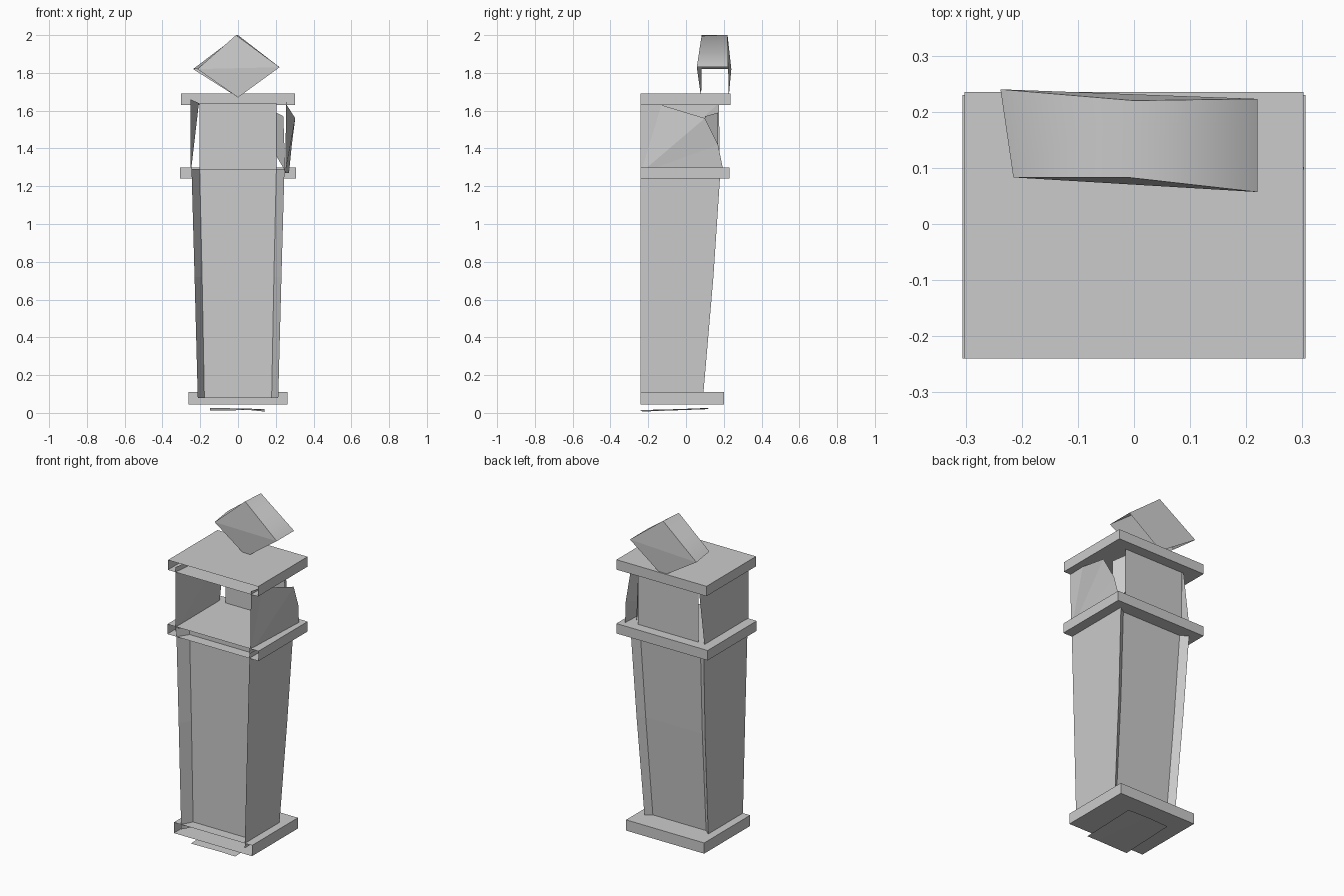
import bpy, bmesh


def make(name, verts, faces, smooth=False):
    """Mesh object from a few points and faces."""
    me = bpy.data.meshes.new(name)
    me.from_pydata(verts, [], faces)
    me.update()
    for p in me.polygons:
        p.use_smooth = smooth
    ob = bpy.data.objects.new(name, me)
    bpy.context.collection.objects.link(ob)
    return ob


def slab(name, half, back, z0, z1):
    """Flat tray with its front side left open."""
    f = -0.24
    plan = [(-half, f), (half, f), (half, back), (-half, back)]
    verts = [(x, y, z) for z in (z0, z1) for x, y in plan]
    make(name, verts, [(3, 2, 1, 0), (4, 5, 6, 7),
                       (1, 2, 6, 5), (2, 3, 7, 6), (3, 0, 4, 7)])


# Base, belt and top slabs
slab("base_slab", 0.262, 0.20, 0.045, 0.11)
slab("belt_slab", 0.306, 0.23, 1.24, 1.30)
slab("top_slab", 0.302, 0.235, 1.63, 1.69)

# Tapered shaft: side walls stand proud of recessed front and back panels
verts, faces = [], []
for z, outer, inner, back in [(0.08, 0.213, 0.178, 0.09),
                              (0.72, 0.23, 0.19, 0.145),
                              (1.29, 0.246, 0.203, 0.183)]:
    half = [(inner, -0.175), (outer, -0.24), (outer, back), (inner, back - 0.03)]
    ring = half + [(-x, y) for x, y in reversed(half)]
    verts += [(x, y, z) for x, y in ring]
for r in (0, 8):
    for i in range(8):
        j = (i + 1) % 8
        faces.append((r + i, r + j, r + 8 + j, r + 8 + i))
make("shaft", verts, faces)

# Upper compartment: back panel and two leaning side panels, front open
make("head_back_panel",
     [(-0.203, 0.17, 1.29), (0.203, 0.17, 1.29), (0.203, 0.17, 1.64), (-0.203, 0.17, 1.64)],
     [(3, 2, 1, 0)])
make("head_left_panel",
     [(-0.25, -0.24, 1.27), (-0.25, 0.178, 1.28), (-0.207, 0.175, 1.64), (-0.252, -0.24, 1.66)],
     [(0, 3, 2), (0, 2, 1)])
make("head_right_panel",
     [(0.25, -0.24, 1.27), (0.27, 0.20, 1.27), (0.285, 0.17, 1.42),
      (0.303, 0.10, 1.56), (0.258, -0.13, 1.63), (0.255, -0.24, 1.65)],
     [(0, 1, 2), (0, 2, 3), (0, 3, 4), (0, 4, 5)])
make("head_right_lining",
     [(0.25, 0.12, 1.28), (0.24, 0.10, 1.57), (0.203, 0.17, 1.59), (0.203, 0.17, 1.36)],
     [(0, 1, 2, 3)])

# Tilted finial: diamond end plates with a two-sided roof, open beneath
front = [(-0.01, 0.083, 2.0), (0.22, 0.057, 1.83), (0, 0.08, 1.67), (-0.215, 0.083, 1.82)]
back = [(0, 0.22, 2.0), (0.22, 0.223, 1.83), (0, 0.226, 1.67), (-0.238, 0.24, 1.82)]
make("finial_front", front, [(0, 3, 1), (1, 3, 2)])
make("finial_back", back, [(0, 1, 3), (1, 2, 3)])
make("finial_roof", [front[3], front[0], front[1], back[3], back[0], back[1]],
     [(0, 1, 4, 3), (1, 2, 5, 4)], smooth=True)

# Thin warped foot plate under the base
make("foot_plate",
     [(-0.148, -0.24, 0.012), (0.06, -0.24, 0.015), (0.142, -0.23, 0.007),
      (0.14, 0.12, 0.02), (0, 0.12, 0.024), (-0.148, 0.11, 0.026)],
     [(0, 1, 4, 5), (1, 2, 3, 4)])
